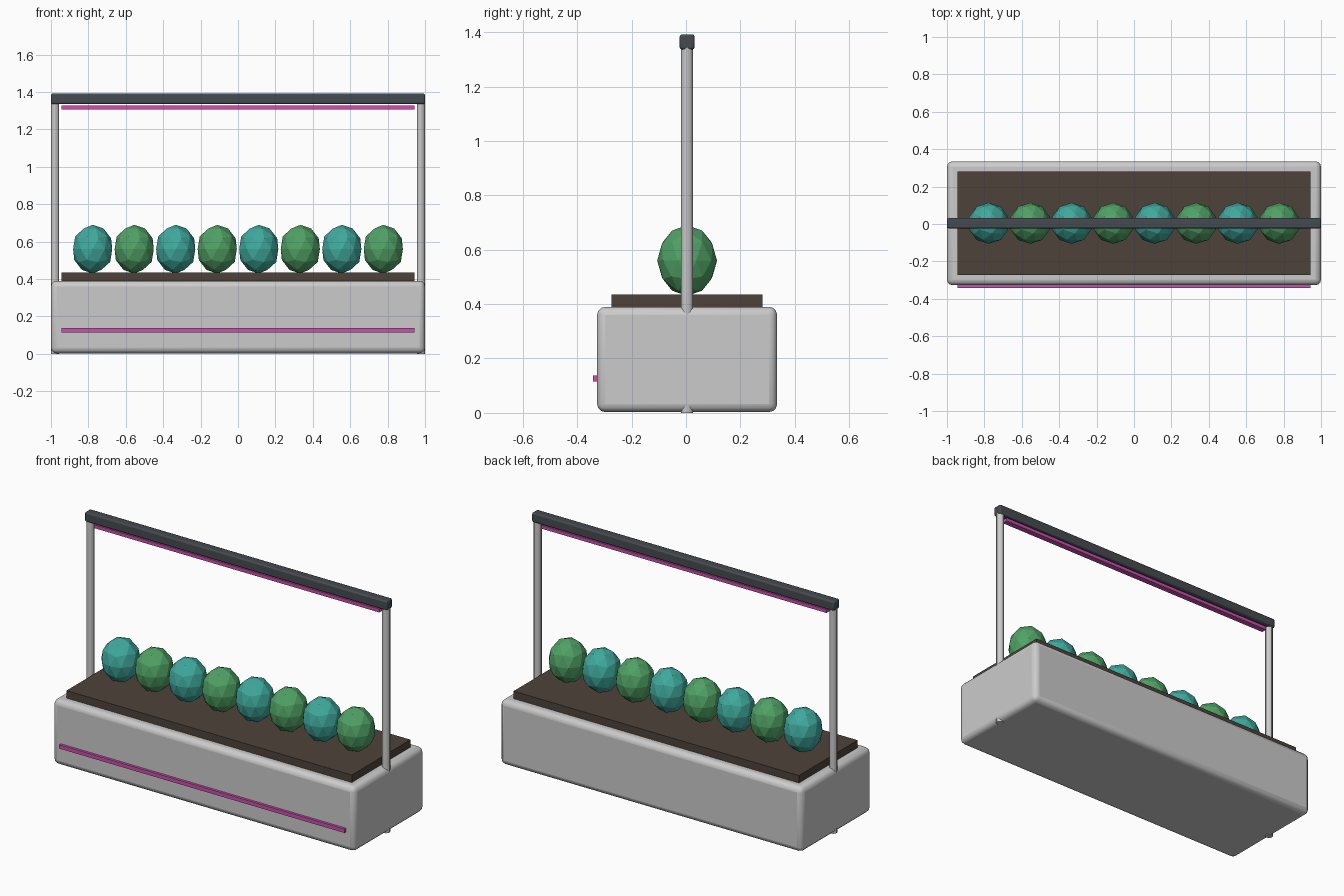
import bpy
from mathutils import Vector

if "Cube" in bpy.data.objects:
    bpy.data.objects.remove(bpy.data.objects["Cube"])

CY = 0.004  # planter centre line


def mat(name, rgb):
    m = bpy.data.materials.new(name)
    m.diffuse_color = (*rgb, 1)
    m.use_nodes = True
    m.node_tree.nodes["Principled BSDF"].inputs["Base Color"].default_value = m.diffuse_color
    return m


SOIL = mat("soil_brown", (0.075, 0.055, 0.042))
DARK = mat("dark_metal", (0.06, 0.07, 0.08))
PINK = mat("grow_light_pink", (0.60, 0.08, 0.42))
TEAL = mat("leaf_teal", (0.05, 0.40, 0.34))
GREEN = mat("leaf_green", (0.08, 0.36, 0.13))


def finish(name, material):
    o = bpy.context.object
    o.name = name
    if material:
        o.data.materials.append(material)
    return o


def box(name, lo, hi, material=None, bevel=0, segments=3):
    lo, hi = Vector(lo), Vector(hi)
    bpy.ops.mesh.primitive_cube_add(size=1, location=(lo + hi) / 2)
    o = finish(name, material)
    o.scale = hi - lo
    bpy.ops.object.transform_apply(location=False, rotation=False, scale=True)
    if bevel:
        b = o.modifiers.new("bevel", 'BEVEL')
        b.width, b.segments = bevel, segments
        bpy.ops.object.shade_smooth_by_angle()
    return o


# Planter trough and soil
box("planter_box", (-1, -0.327, 0.003), (1, 0.335, 0.39), None, 0.03)
box("soil", (-0.944, CY - 0.277, 0.35), (0.944, CY + 0.277, 0.435), SOIL)

# Posts and top beam
for side, x in (("left", -0.978), ("right", 0.978)):
    bpy.ops.mesh.primitive_cylinder_add(vertices=12, radius=0.022, depth=1.345,
                                        location=(x, CY, 0.6725))
    finish(side + "_post", None)
    bpy.ops.object.shade_smooth_by_angle()
box("top_beam", (-1, CY - 0.027, 1.336), (1, CY + 0.027, 1.392), DARK, 0.008, 2)

# Light strips
box("top_light_strip", (-0.944, CY - 0.017, 1.308), (0.944, CY + 0.017, 1.328), PINK)
box("front_light_strip", (-0.944, -0.342, 0.115), (0.944, -0.32, 0.138), PINK)

# Row of plants, alternating colours
for i in range(8):
    bpy.ops.mesh.primitive_ico_sphere_add(subdivisions=2, radius=1,
                                          location=(-0.777 + i * 0.222, CY, 0.56))
    o = finish(f"plant_{i + 1}", GREEN if i % 2 else TEAL)
    o.scale = (0.11, 0.11, 0.13)
    bpy.ops.object.transform_apply(location=False, rotation=False, scale=True)
